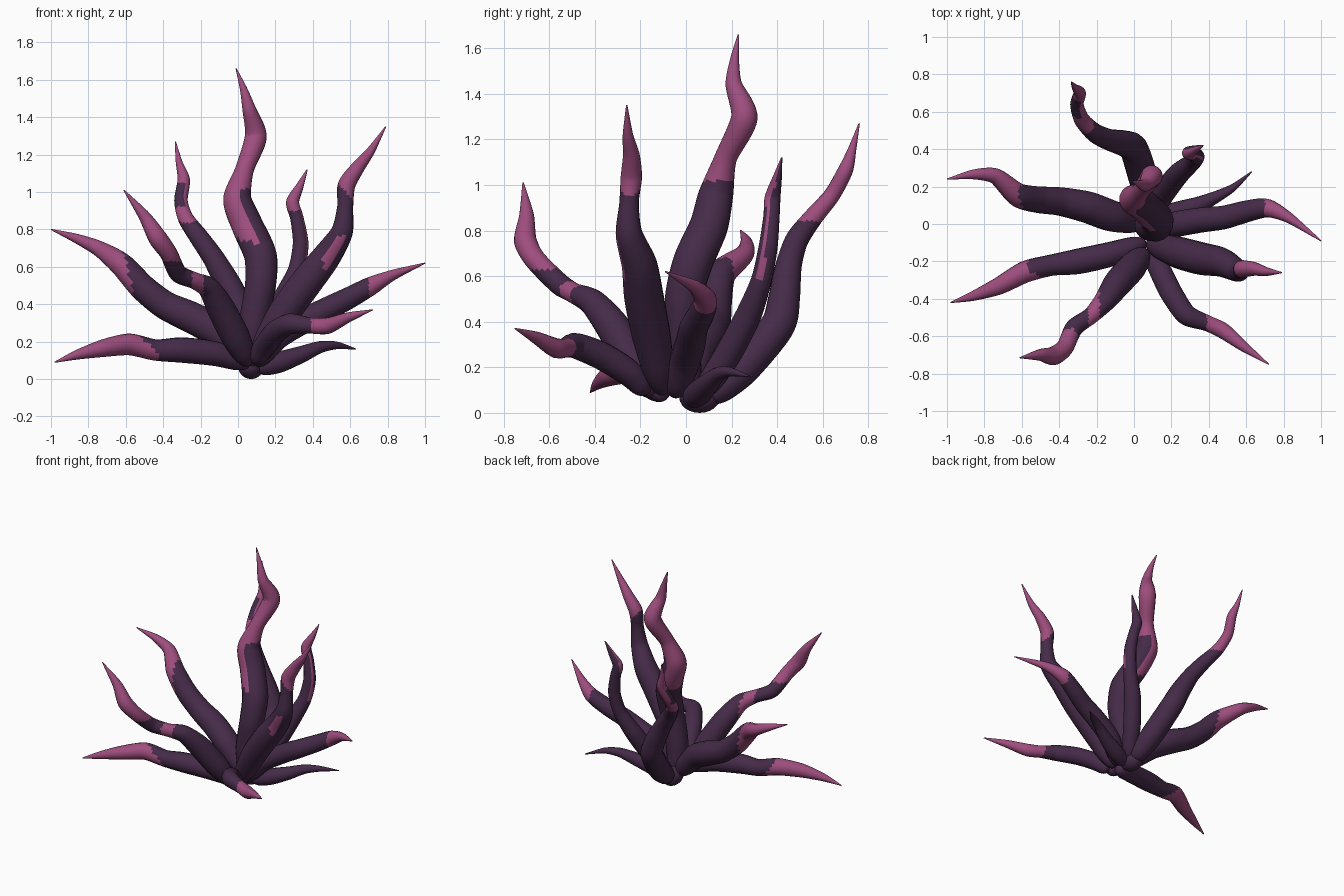
import bpy, bmesh, math
from mathutils import Vector


def material(name, col):
    m = bpy.data.materials.new(name)
    m.diffuse_color = (*col, 1)
    return m


DARK = material("dark purple", (0.060, 0.024, 0.066))
PINK = material("magenta pink", (0.345, 0.076, 0.21))
SIDES, STEPS, TENSION = 16, 10, 0.38


def spline(pts):
    """Fairly tight cardinal spline through (x, y, z, radius) points."""
    p = [Vector(q) for q in pts]
    p = [p[0] * 2 - p[1]] + p + [p[-1] * 2 - p[-2]]
    out = []
    for i in range(1, len(p) - 2):
        a, b, c, d = p[i - 1:i + 3]
        m0, m1 = (c - a) * TENSION, (d - b) * TENSION
        for s in range(STEPS):
            t = s / STEPS
            h = t * t * (3 - 2 * t)
            out.append(b * (1 - h) + c * h + m0 * (t * (1 - t) ** 2) - m1 * (t * t * (1 - t)))
    out.append(p[-2])
    return out


def tentacle(name, pts, is_pink):
    """Tapered knobbly tube; is_pink(centre, normal) picks the tip colour."""
    path = spline(pts)
    bm = bmesh.new()
    rings = []
    side = Vector((0.3, 0.9, 0.1))
    for i, q in enumerate(path):
        c = q.xyz
        tan = (path[min(i + 1, len(path) - 1)].xyz - path[max(i - 1, 0)].xyz).normalized()
        side = (side - tan * side.dot(tan)).normalized()
        up = tan.cross(side)
        r = max(q[3], 0.003)
        if i < 5:  # rounded root
            r *= math.sqrt(1 - (1 - (i + 0.6) / 5.6) ** 2)
        rings.append([bm.verts.new(c + r * (math.cos(a) * side + math.sin(a) * up))
                      for a in (2 * math.pi * k / SIDES for k in range(SIDES))])
    for lo, hi in zip(rings, rings[1:]):
        for k in range(SIDES):
            j = (k + 1) % SIDES
            bm.faces.new((lo[k], lo[j], hi[j], hi[k]))
    bm.faces.new(rings[0][::-1])
    bm.faces.new(rings[-1])
    bm.normal_update()
    for f in bm.faces:
        f.smooth = True
        f.material_index = int(is_pink(f.calc_center_median(), f.normal))
    me = bpy.data.meshes.new(name)
    bm.to_mesh(me)
    bm.free()
    me.materials.append(DARK)
    me.materials.append(PINK)
    bpy.context.collection.objects.link(bpy.data.objects.new(name, me))


# left side
tentacle("left_upper_tentacle", [
    (0.05, .01, .08, .06), (-.11, .04, .25, .083), (-.25, .09, .33, .085), (-.39, .12, .395, .077),
    (-.51, .13, .49, .072), (-.62, .155, .61, .064), (-.74, .255, .695, .043), (-.86, .265, .75, .026),
    (-1.0, .24, .80, .003)], lambda c, n: c.x < -.58 - .04 * n.z)
tentacle("left_low_tentacle", [
    (0.06, -.10, .08, .05), (-.12, -.16, .135, .066), (-.30, -.20, .155, .068), (-.44, -.22, .155, .057),
    (-.58, -.255, .185, .058), (-.72, -.33, .165, .047), (-.86, -.385, .13, .026),
    (-.98, -.42, .09, .003)], lambda c, n: c.x < -.5 - .06 * n.z - .05 * n.y)
tentacle("front_left_tentacle", [
    (.06, -.15, .08, .05), (-.01, -.23, .22, .076), (-.09, -.32, .375, .075), (-.155, -.41, .485, .059),
    (-.23, -.49, .525, .045), (-.32, -.555, .565, .048), (-.37, -.66, .67, .047),
    (-.43, -.705, .755, .05), (-.50, -.70, .87, .032), (-.61, -.715, 1.01, .003)],
    lambda c, n: c.z > .63 or -.245 < c.x < -.185)

# back and centre
tentacle("back_tentacle", [
    (.08, .09, .06, .06), (.05, .24, .19, .078), (0, .40, .38, .077), (-.05, .43, .50, .07),
    (-.13, .45, .645, .058), (-.21, .487, .76, .051), (-.28, .56, .86, .042), (-.305, .64, .955, .036),
    (-.29, .70, 1.065, .033), (-.315, .73, 1.16, .018), (-.335, .76, 1.27, .003)],
    lambda c, n: c.z > 1.05 or c.z > .84 and (n.y + n.x > -.4 or c.z < .92))
tentacle("tall_tentacle", [
    (.07, .01, .06, .06), (.08, -.01, .28, .077), (.12, -.01, .50, .083), (.12, .03, .66, .088),
    (.05, .10, .82, .085), (-.003, .132, .96, .077), (.035, .175, 1.12, .05), (.095, .256, 1.295, .059),
    (.06, .21, 1.44, .037), (.03, .213, 1.55, .02), (-.01, .23, 1.66, .003)],
    lambda c, n: c.z > 1.02 or c.z > .71 - .05 * n.x and n.x < .15)
tentacle("back_right_tentacle", [
    (.10, .06, .07, .05), (.17, .18, .25, .06), (.24, .27, .42, .058), (.312, .33, .58, .046),
    (.335, .36, .725, .042), (.315, .375, .86, .036), (.292, .38, .945, .035), (.33, .40, 1.03, .021),
    (.37, .42, 1.12, .003)],
    lambda c, n: c.z > .9 and n.y + .5 * n.x < .1 or c.z > .59 and n.y < -.1 and n.x > .65)

# right side
tentacle("right_upper_tentacle", [
    (.09, -.10, .09, .06), (.23, -.15, .33, .084), (.36, -.185, .51, .087), (.47, -.205, .65, .078),
    (.555, -.25, .785, .059), (.573, -.25, .92, .043), (.58, -.24, 1.035, .047),
    (.64, -.24, 1.13, .037), (.71, -.255, 1.22, .023), (.79, -.26, 1.35, .003)],
    lambda c, n: c.z > 1.0 - .05 * n.x or .59 < c.z < .77 and n.y < -.5 and n.z < -.05 and n.x < .45)
tentacle("right_middle_tentacle", [
    (.09, -.05, .08, .055), (.21, -.005, .225, .068), (.35, .02, .31, .067), (.48, .035, .377, .063),
    (.60, .067, .437, .058), (.71, .085, .497, .05), (.825, .035, .555, .029),
    (1.0, -.09, .62, .003)], lambda c, n: c.x > .70)
tentacle("front_right_tentacle", [
    (.09, -.17, .09, .045), (.14, -.25, .175, .059), (.20, -.37, .25, .061), (.28, -.485, .295, .056),
    (.39, -.53, .285, .043), (.48, -.573, .285, .043), (.59, -.658, .33, .027),
    (.72, -.75, .37, .003)], lambda c, n: c.x > .39)
tentacle("small_right_tentacle", [
    (.10, .02, .06, .05), (.22, .06, .09, .056), (.34, .10, .132, .045), (.44, .145, .171, .032),
    (.53, .195, .18, .02), (.63, .28, .16, .003)], lambda c, n: False)

# rounded root where the tentacles meet
bpy.ops.mesh.primitive_uv_sphere_add(segments=20, ring_count=12, radius=1, location=(.07, .06, .07))
root = bpy.context.object
root.name = "root"
root.scale = (.07, .09, .07)
root.data.materials.append(DARK)
bpy.ops.object.shade_smooth_by_angle()
